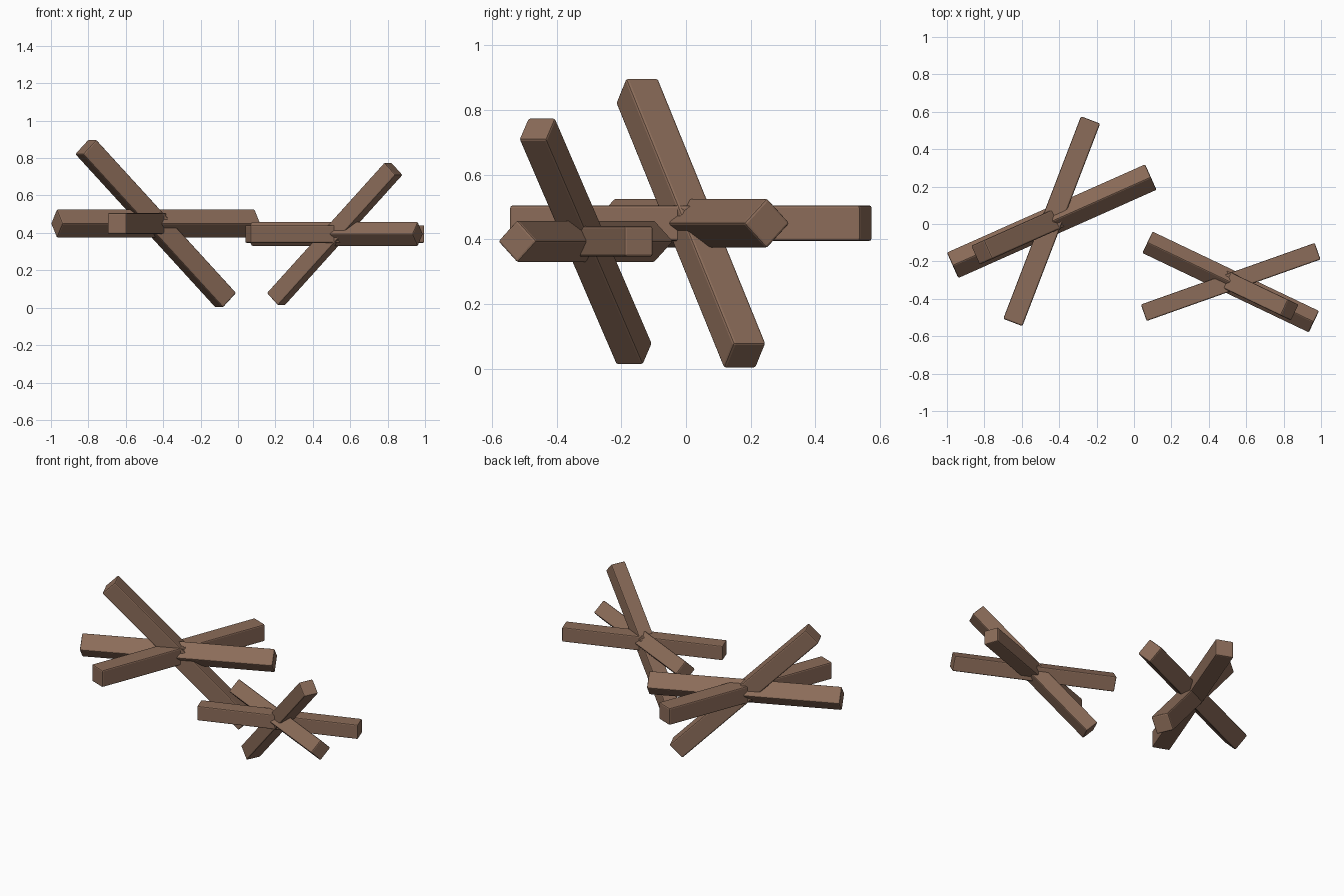
import bpy
import bmesh
import math
from mathutils import Matrix

if "Cube" in bpy.data.objects:
    bpy.data.objects.remove(bpy.data.objects["Cube"])

wood = bpy.data.materials.new("weathered_brown_wood")
wood.diffuse_color = (0.26, 0.15, 0.10, 1.0)
wood.use_nodes = True
wood.node_tree.nodes["Principled BSDF"].inputs["Base Color"].default_value = wood.diffuse_color

LENGTH, SIDE, BEVEL = 1.16, 0.11, 0.008


def beam(name, axis, center, yaw, scale):
    """Square beam along x, turned 45 degrees about one axis, then placed."""
    bm = bmesh.new()
    bmesh.ops.create_cube(bm, size=1.0)
    bmesh.ops.scale(bm, verts=bm.verts, vec=(LENGTH, SIDE, SIDE))
    # Softly worn edges
    bmesh.ops.bevel(bm, geom=bm.edges[:], offset=BEVEL, segments=2,
                    profile=0.5, affect='EDGES')
    bm.transform(Matrix.Rotation(math.radians(45), 4, axis))
    mesh = bpy.data.meshes.new(name)
    bm.to_mesh(mesh)
    bm.free()
    mesh.materials.append(wood)
    obj = bpy.data.objects.new(name, mesh)
    obj.location = center
    obj.rotation_euler.z = math.radians(yaw)
    obj.scale = (scale, scale, scale)
    bpy.context.collection.objects.link(obj)


# Two barricades of three crossed beams each
barricades = [
    ("large", (-0.44, 0.015, 0.45), 24.0, 1.0),
    ("small", (0.517, -0.31, 0.394), 154.5, 0.85),
]
for size, center, yaw, scale in barricades:
    beam(size + "_rolled_beam", 'X', center, yaw, scale)
    beam(size + "_leaning_beam", 'Y', center, yaw, scale)
    beam(size + "_flat_beam", 'Z', center, yaw, scale)
